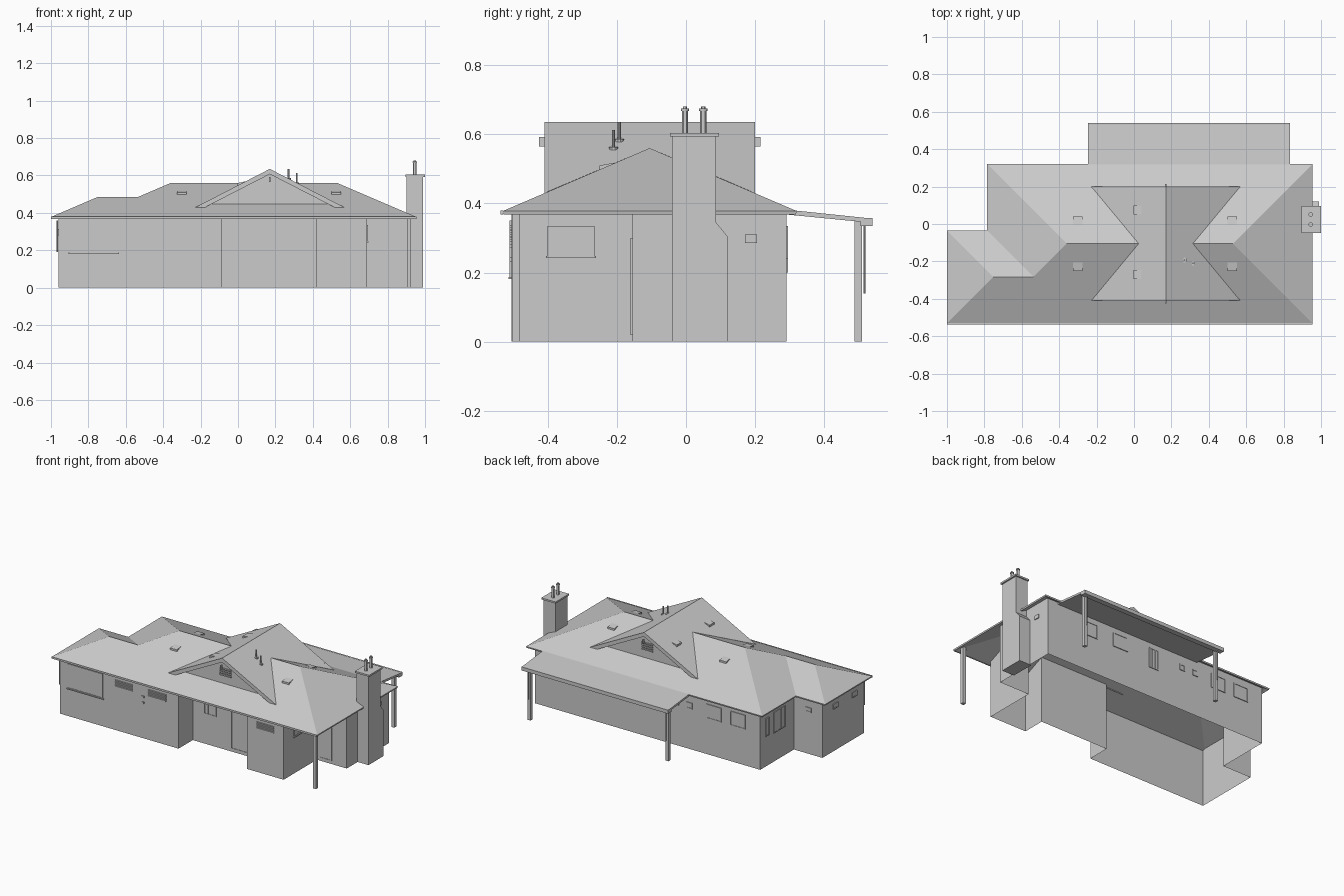
import bpy, bmesh, math
from mathutils import Vector

if "Cube" in bpy.data.objects:
    bpy.data.objects.remove(bpy.data.objects["Cube"])

EAVE, PITCH = 0.378, 0.428


def mesh(name, verts, faces, thick=0):
    me = bpy.data.meshes.new(name)
    me.from_pydata(verts, [], faces)
    bm = bmesh.new()
    bm.from_mesh(me)
    bmesh.ops.recalc_face_normals(bm, faces=bm.faces)
    if thick and sum(f.normal.z for f in bm.faces) < 0:
        bmesh.ops.reverse_faces(bm, faces=bm.faces)
    bm.to_mesh(me)
    bm.free()
    ob = bpy.data.objects.new(name, me)
    bpy.context.collection.objects.link(ob)
    if thick:
        m = ob.modifiers.new("thickness", 'SOLIDIFY')
        m.thickness, m.offset = thick, -1
    return ob


def box(name, x0, x1, y0, y1, z0, z1):
    v = [(x, y, z) for x in (x0, x1) for y in (y0, y1) for z in (z0, z1)]
    return mesh(name, v, [(0, 1, 3, 2), (4, 6, 7, 5), (0, 4, 5, 1),
                          (2, 3, 7, 6), (0, 2, 6, 4), (1, 5, 7, 3)])


def prism(name, profile, axis, a, b):
    # extrude a 2D profile along x (profile is y,z) or y (profile is x,z)
    n = len(profile)
    v = [(t, p, q) if axis == 'x' else (p, t, q) for t in (a, b) for p, q in profile]
    f = [tuple(range(n)), tuple(range(n, 2 * n))]
    f += [(i, (i + 1) % n, n + (i + 1) % n, n + i) for i in range(n)]
    return mesh(name, v, f)


def tube(name, x, y, z0, z1, r, sides=10):
    bpy.ops.mesh.primitive_cylinder_add(vertices=sides, radius=r, depth=z1 - z0,
                                        location=(x, y, (z0 + z1) / 2))
    bpy.context.object.name = name
    bpy.ops.object.shade_smooth_by_angle()


def on_wall(name, side, plane, u0, u1, z0, z1, d=0.004):
    # thin box standing off a wall
    s = -d if side in ('front', 'left') else d
    lo, hi = min(plane, plane + s), max(plane, plane + s)
    if side in ('front', 'back'):
        box(name, u0, u1, lo, hi, z0, z1)
    else:
        box(name, lo, hi, u0, u1, z0, z1)


def window(side, plane, u0, u1, z0, z1, bars=0, t=0.006):
    on_wall("window_pane", side, plane, u0, u1, z0, z1, 0.002)
    for a, b, c, d in ((u0, u1, z0, z0 + t), (u0, u1, z1 - t, z1),
                       (u0, u0 + t, z0, z1), (u1 - t, u1, z0, z1)):
        on_wall("window_frame", side, plane, a, b, c, d, 0.005)
    for i in range(bars):
        u = u0 + (u1 - u0) * (i + 1) / (bars + 1)
        on_wall("window_bar", side, plane, u - 0.002, u + 0.002, z0, z1)


def roof_z(x, y):
    main = min(x + 0.785, 0.955 - x, y + 0.53, 0.32 - y)
    wing = min(x + 1, y + 0.53, -0.035 - y) if x < -0.3 else -1
    return EAVE + PITCH * max(main, wing, 0)


# hipped main roof with lower side wing
zr, zw = 0.56, 0.484
rv = [(-1, -.53, EAVE), (-1, -.035, EAVE), (-.785, -.035, EAVE), (-.785, .32, EAVE),
      (.955, .32, EAVE), (.955, -.53, EAVE), (-.36, -.105, zr), (.53, -.105, zr),
      (-.7525, -.2825, zw), (-.5375, -.2825, zw)]
mesh("main_roof", rv, [(0, 5, 7, 6, 9, 8), (0, 8, 1), (1, 8, 9, 2),
                       (2, 9, 6, 3), (3, 6, 7, 4), (4, 7, 5)], 0.01)

# front gutter
box("front_gutter", -1, .955, -.536, -.53, .368, .38)

# cross gable roof with walls and barge boards at both ends
gx, gz, gb, half = 0.17, 0.635, 0.43, 0.398
for s in (-1, 1):
    mesh("gable_roof", [(gx, -.41, gz), (gx, .2, gz), (gx + s * half, .2, gb),
                        (gx + s * .145, -.105, .56), (gx + s * half, -.41, gb)],
         [(0, 1, 2, 3, 4)], 0.004)
for ys in (-1, 1):
    y = -.105 + ys * .305
    for s in (-1, 1):
        prism("barge_board", [(gx, gz), (gx + s * half, gb), (gx + s * .345, gb),
                              (gx, gz - .028)], 'y', y, y - ys * .01)
    yw = -.105 + ys * .265
    mesh("gable_wall", [(gx - half, yw, gb), (gx + half, yw, gb), (gx, yw, gz - .002)],
         [(0, 1, 2)])
    box("gable_finial", gx - .004, gx + .004, *sorted((y, y + ys * .015)), .565, .592)
    for i in range(4):
        on_wall("gable_louvre", 'front' if ys < 0 else 'back', yw,
                gx - .04, gx + .04, .5 + i * .014, .508 + i * .014, .008)

# house walls, each reaching up to the roof underside
plan = [(-.96, -.505), (-.085, -.505), (-.085, -.355), (.42, -.355), (.42, -.505),
        (.69, -.505), (.69, -.155), (.91, -.155), (.91, .29), (-.75, .29),
        (-.75, -.065), (-.96, -.065)]
SEG = 12
pts = []
for i, p in enumerate(plan):
    a, b = Vector(p), Vector(plan[(i + 1) % len(plan)])
    pts += [a.lerp(b, k / SEG) for k in range(SEG)]
n = len(pts)
wv = [(p.x, p.y, 0) for p in pts] + [(p.x, p.y, roof_z(p.x, p.y) - .006) for p in pts]
mesh("walls", wv, [(i, (i + 1) % n, n + (i + 1) % n, n + i) for i in range(n)])

# rear porch roof, sloping gently down
prism("porch_roof", [(.29, .386), (.32, .379), (.54, .356), (.54, .334), (.505, .334),
                     (.505, .347), (.29, .368)], 'x', -.245, .835)
box("porch_gutter", -.245, .835, .53, .54, .345, .358)

# posts and rear downpipes
for x, y, h in ((-.215, .498, .35), (.80, .498, .35), (.915, -.492, .385)):
    box("porch_post", x - .011, x + .011, y - .011, y + .011, 0, h)
    if y > 0:
        tube("downpipe", x, .516, .14, .34, .003, 8)

# chimney with shoulder, cap and flues
prism("chimney", [(-.04, 0), (.12, 0), (.12, .305), (.087, .345), (.087, .595), (-.04, .595)],
      'x', .90, .99)
box("chimney_cap", .895, 1.0, -.047, .095, .593, .604)
for y in (-.003, .05):
    tube("flue", .945, y, .6, .668, .009, 12)
    tube("flue_hood", .945, y, .668, .674, .012, 12)
    tube("flue_tip", .945, y, .674, .681, .006, 12)

# plumbing vents with flanges on the gable roof
for x, y, zb, zt in ((.27, -.193, .583, .635), (.315, -.21, .56, .613)):
    tube("vent_pipe", x, y, zb - .01, zt, .0045)
    tube("vent_flange", x, y, zb - .006, zb + .003, .013)

# low wedge vents on the main and gable slopes
for x in (-.3, .525):
    for s in (-1, 1):
        y = -.105 + s * .145
        z = roof_z(x, y)
        prism("roof_vent", [(y, z - .006), (y, z + .012), (y - s * .045, z + .02)],
              'x', x - .025, x + .025)
for y in (-.27, .075):
    z = gz - .515 * .172
    prism("gable_roof_vent", [(-.002, z - .004), (-.002, z + .013), (.04, z + .022)],
          'y', y - .025, y + .025)

# front windows: large picture window and louvred ones
window('front', -.505, -.9, -.64, .185, .35)
on_wall("sill", 'front', -.505, -.905, -.635, .181, .187, .009)
for u0, u1 in ((-.55, -.425), (-.31, -.175), (.49, .62)):
    for i in range(5):
        on_wall("louvre_slat", 'front', -.505, u0, u1, .29 + i * .01, .296 + i * .01, .006)
for u, z in ((-.345, .277), (-.345, .238)):
    on_wall("wall_fixture", 'front', -.505, u - .008, u + .008, z - .006, z + .006, .006)

# recessed entry: header trim, door, side window
on_wall("entry_header", 'front', -.355, -.085, .42, .345, .352)
window('front', -.355, 0, .09, .2, .31, 2)
window('front', -.355, .2, .41, .02, .337, 1)
window('right', .69, -.4, -.265, .245, .335)
on_wall("side_sill", 'right', .69, -.405, -.26, .242, .248, .009)
window('front', -.155, .71, .8, .02, .3)

# right, back and left openings
on_wall("wall_vent", 'right', .91, .17, .205, .285, .31, .006)
for u in (.585, .35, -.41, -.585):
    window('back', .29, u - .055, u + .055, .24, .335)
window('back', .29, .055, .125, .2, .335, 2)
for u in (-.13, -.23):
    window('back', .29, u - .02, u + .02, .27, .31)
window('left', -.75, .03, .15, .19, .33, 2)
window('left', -.75, .2, .235, .2, .32)
window('back', -.065, -.88, -.835, .28, .31)
for y in (-.2, -.4):
    window('left', -.96, y - .025, y + .025, .28, .315)
tube("left_downpipe", -.966, -.5, .19, .36, .004, 8)
